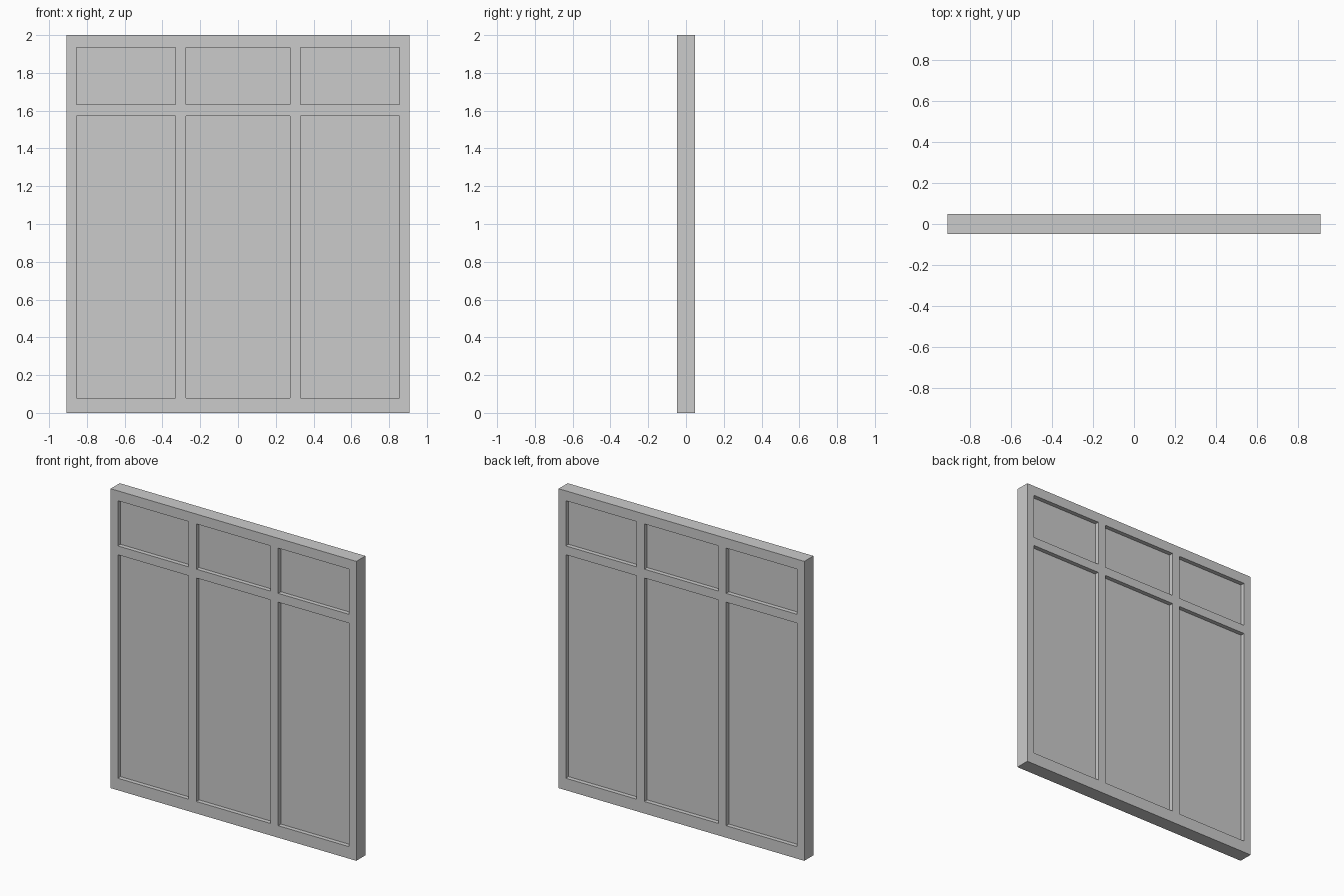
import bpy, bmesh
from mathutils import Matrix

if "Cube" in bpy.data.objects:
    bpy.data.objects.remove(bpy.data.objects["Cube"])

HALF_W, HALF_T, HEIGHT = 0.908, 0.048, 2.0
RECESS = 0.029
COLUMNS = [(-0.855, -0.331), (-0.274, 0.274), (0.331, 0.855)]   # panel x ranges
ROWS = [(0.08, 1.573), (1.632, 1.934)]                          # panel z ranges

# solid slab
bm = bmesh.new()
bmesh.ops.create_cube(bm, size=1, matrix=Matrix.Translation((0, 0, HEIGHT / 2))
                      @ Matrix.Diagonal((2 * HALF_W, 2 * HALF_T, HEIGHT, 1)))


def cut(co, no):
    bmesh.ops.bisect_plane(bm, geom=bm.verts[:] + bm.edges[:] + bm.faces[:],
                           plane_co=co, plane_no=no)


# score the stile, mullion and rail lines
for column in COLUMNS:
    for x in column:
        cut((x, 0, 0), (1, 0, 0))
for row in ROWS:
    for z in row:
        cut((0, 0, z), (0, 0, 1))


def is_panel(face):
    c = face.calc_center_median()
    return (abs(face.normal.y) > 0.9
            and any(a < c.x < b for a, b in COLUMNS)
            and any(a < c.z < b for a, b in ROWS))


# sink the six panels on front and back
bm.normal_update()
panels = [f for f in bm.faces if is_panel(f)]
sunk = bmesh.ops.extrude_discrete_faces(bm, faces=panels)["faces"]
for face in sunk:
    side = 1 if face.calc_center_median().y > 0 else -1
    for v in face.verts:
        v.co.y = side * (HALF_T - RECESS)

bmesh.ops.recalc_face_normals(bm, faces=bm.faces[:])
mesh = bpy.data.meshes.new("panelled_screen")
bm.to_mesh(mesh)
bm.free()
bpy.context.collection.objects.link(bpy.data.objects.new("panelled_screen", mesh))
